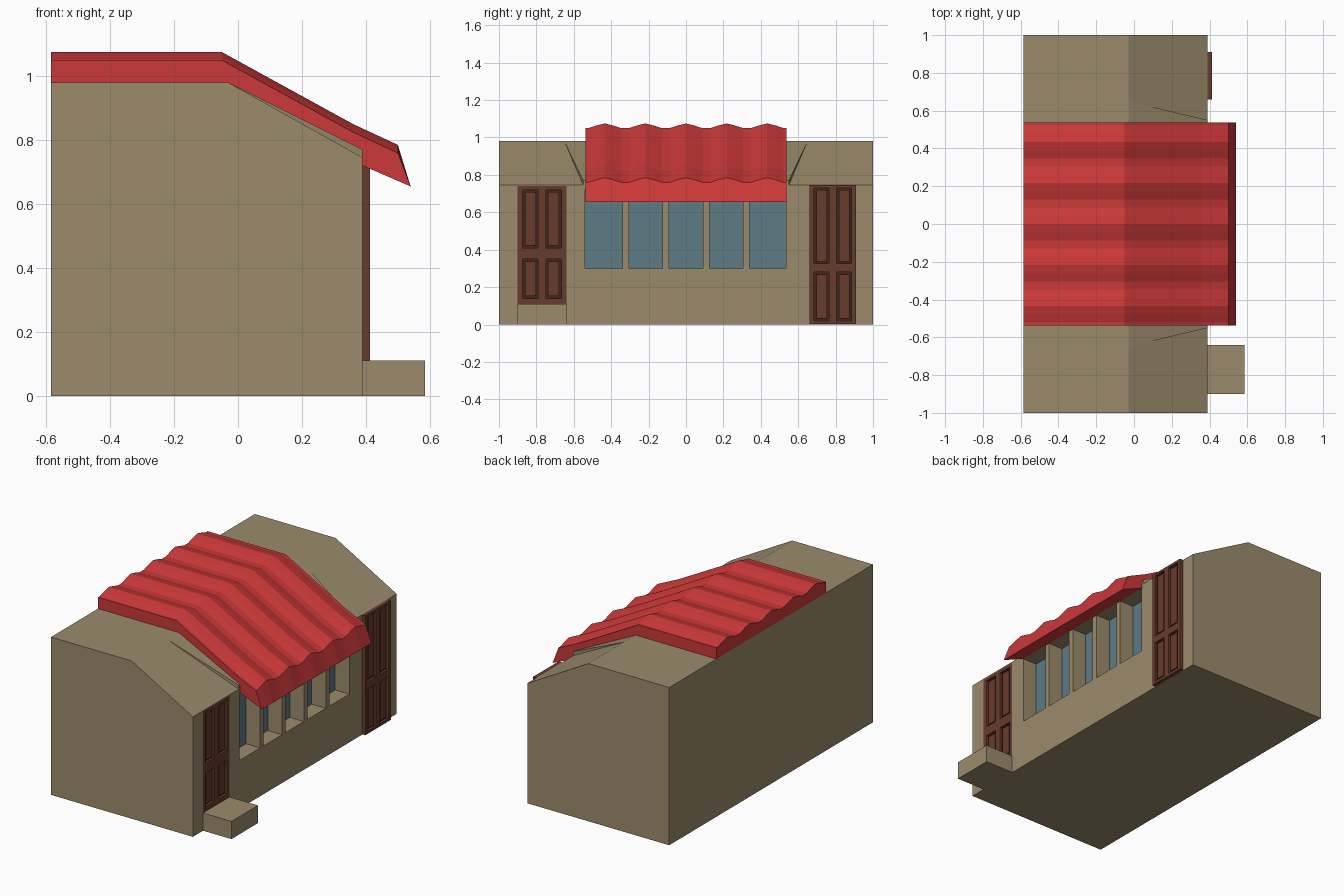
import bpy, bmesh
from mathutils import Vector

if "Cube" in bpy.data.objects:
    bpy.data.objects.remove(bpy.data.objects["Cube"])


def material(name, rgb):
    m = bpy.data.materials.new(name)
    m.diffuse_color = (*rgb, 1)
    m.use_nodes = True
    m.node_tree.nodes["Principled BSDF"].inputs["Base Color"].default_value = m.diffuse_color
    return m


WALL = material("tan_wall", (0.33, 0.26, 0.15))
RED = material("red_tile", (0.60, 0.04, 0.04))
WOOD = material("brown_wood", (0.14, 0.045, 0.026))
DARK = material("dark_wood", (0.05, 0.018, 0.011))
GLASS = material("blue_glass", (0.11, 0.20, 0.24))


def finish(name, bm, mat):
    bmesh.ops.recalc_face_normals(bm, faces=bm.faces[:])
    me = bpy.data.meshes.new(name)
    bm.to_mesh(me)
    bm.free()
    ob = bpy.data.objects.new(name, me)
    bpy.context.collection.objects.link(ob)
    if mat:
        me.materials.append(mat)
    return ob


def add_box(bm, x0, x1, y0, y1, z0, z1):
    vs = bmesh.ops.create_cube(bm, size=1)["verts"]
    for v in vs:
        v.co = Vector(((x0 + x1) / 2 + v.co.x * (x1 - x0),
                       (y0 + y1) / 2 + v.co.y * (y1 - y0),
                       (z0 + z1) / 2 + v.co.z * (z1 - z0)))


def boxes(name, dims, mat):
    bm = bmesh.new()
    for d in dims:
        add_box(bm, *d)
    return finish(name, bm, mat)


def loft(name, rings, mat):
    bm = bmesh.new()
    rows = [[bm.verts.new(p) for p in r] for r in rings]
    n = len(rows[0])
    for a, b in zip(rows, rows[1:]):
        for i in range(n):
            j = (i + 1) % n
            bm.faces.new((a[i], a[j], b[j], b[i]))
    bm.faces.new(rows[0])
    bm.faces.new(rows[-1])
    return finish(name, bm, mat)


# House body: extruded profile with a sloping front roof
FRONT = 0.39
profile = [(-0.585, 0), (FRONT, 0), (FRONT, 0.745), (-0.03, 0.98), (-0.585, 0.98)]
body = loft("house_body", [[(x, y, z) for x, z in profile] for y in (-1, 1)], WALL)

# Window recesses and the inset left doorway
windows = [(-0.54, -0.34), (-0.305, -0.125), (-0.09, 0.09), (0.125, 0.305), (0.34, 0.535)]
cuts = [(0.29, 0.6, a, b, 0.30, 0.72) for a, b in windows]
cuts.append((0.365, 0.6, -0.90, -0.64, 0.11, 0.74))
cutter = boxes("opening_cutter", cuts, None)
cutter.hide_render = True
mod = body.modifiers.new("openings", "BOOLEAN")
mod.operation = "DIFFERENCE"
mod.solver = "EXACT"
mod.object = cutter
bpy.context.view_layer.objects.active = body
bpy.ops.object.modifier_apply(modifier=mod.name)
bpy.data.objects.remove(cutter)

# Window glass at the back of each recess
boxes("window_glass", [(0.28, 0.293, a, b, 0.30, 0.72) for a, b in windows], GLASS)

# Raised wedge that lifts the slope beneath the tiles
bm = bmesh.new()
for s in (-1, 1):
    for p in ((-0.03, s * 0.65, 0.98), (FRONT, s * 0.55, 0.77), (FRONT, s * 0.55, 0.74)):
        bm.verts.new(p)
bmesh.ops.convex_hull(bm, input=bm.verts[:])
finish("roof_wedge", bm, WALL)

# Corrugated red roof: wavy top, straight lower edge
top = [(-0.585, 1.05), (-0.05, 1.05), (0.36, 0.825), (0.50, 0.76)]
bottom = [(0.54, 0.655), (0.39, 0.72), (0.38, 0.765), (-0.03, 0.975), (-0.585, 0.975)]
wave = [(-0.538, 0)]
for k in range(-2, 3):
    c = k * 0.217
    wave += [(c - 0.088, 0.0), (c - 0.045, 0.014), (c, 0.025), (c + 0.045, 0.014), (c + 0.088, 0.0)]
wave.append((0.538, 0))
loft("corrugated_roof",
     [[(x, y, z + h) for x, z in top] + [(x, y, z) for x, z in bottom] for y, h in wave], RED)

# Doorstep
boxes("doorstep", [(FRONT, 0.585, -0.90, -0.64, 0, 0.11)], WALL)


# Panelled doors: dark groove board, frame of stiles and rails, raised panels
def door(name, x, y0, y1, z0, z1, rails):
    w = y1 - y0
    cols = [(y0 + w * 0.1, y0 + w * 0.42), (y0 + w * 0.58, y0 + w * 0.9)]
    edges_y = [y0, *cols[0], *cols[1], y1]
    edges_z = [z0, *rails, z1]
    frame = [(x - 0.024, x, edges_y[i], edges_y[i + 1], z0, z1) for i in (0, 2, 4)]
    for i in range(0, len(edges_z), 2):
        frame += [(x - 0.024, x, a, b, edges_z[i], edges_z[i + 1]) for a, b in cols]
    g = 0.012
    rows = [(rails[0], rails[1]), (rails[2], rails[3])]
    panels = [(x - 0.02, x - 0.006, a + g, b - g, c + g, d - g) for a, b in cols for c, d in rows]
    boxes(name + "_frame", frame, WOOD)
    boxes(name + "_panels", panels, WOOD)
    boxes(name + "_groove", [(x - 0.023, x - 0.015, y0 + 0.01, y1 - 0.01, z0 + 0.01, z1 - 0.01)], DARK)


door("left_door", 0.39, -0.90, -0.64, 0.11, 0.74, [0.14, 0.35, 0.41, 0.72])
door("right_door", 0.413, 0.66, 0.91, 0.003, 0.745, [0.02, 0.28, 0.325, 0.73])
